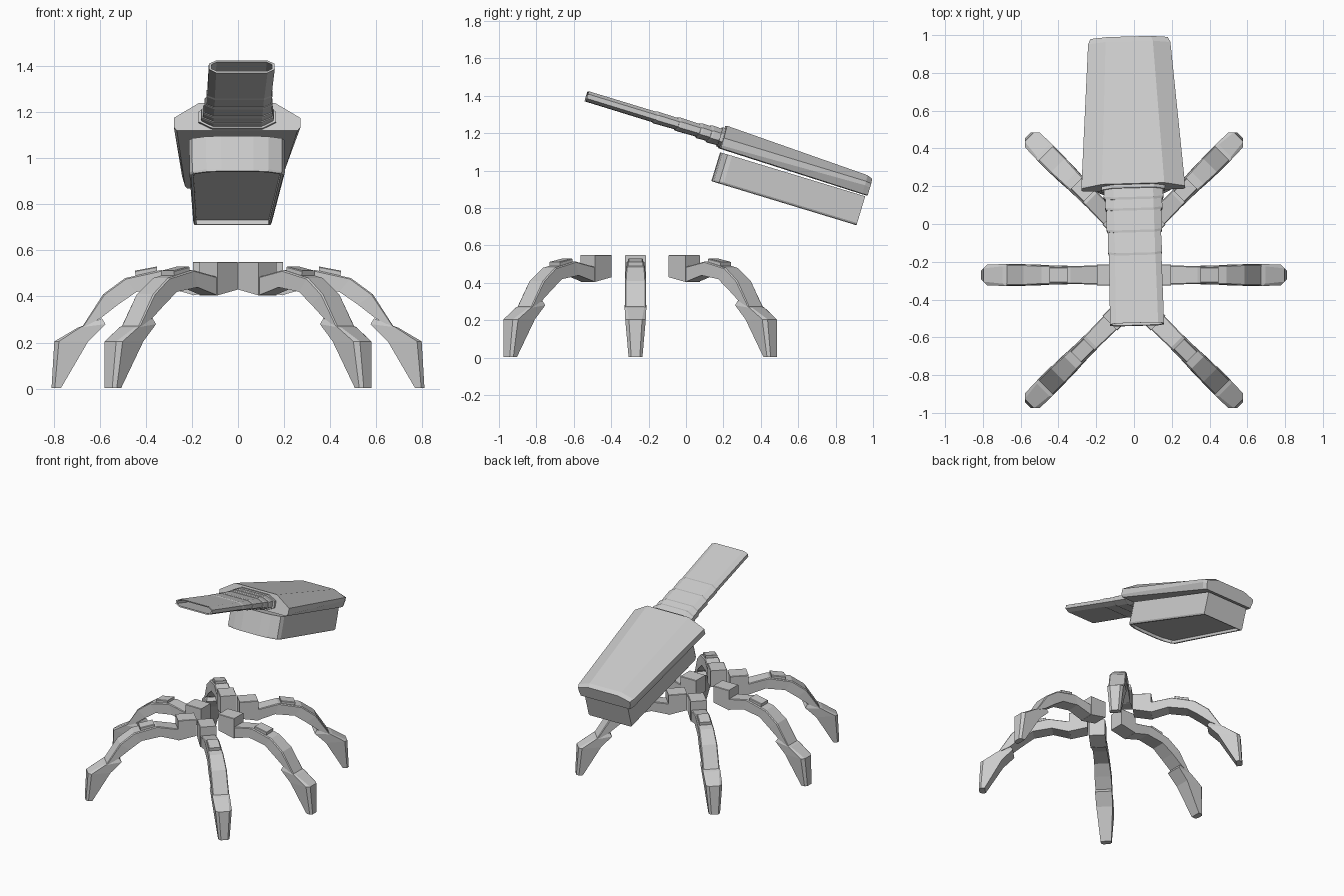
import bpy, bmesh, math
from mathutils import Matrix, Vector

if "Cube" in bpy.data.objects:
    bpy.data.objects.remove(bpy.data.objects["Cube"])


def loft(name, rings, matrix, recess=None):
    """Skin a list of equal-length point rings and cap both ends."""
    bm = bmesh.new()
    loops = [[bm.verts.new(p) for p in ring] for ring in rings]
    n = len(rings[0])
    for a, b in zip(loops, loops[1:]):
        for i in range(n):
            j = (i + 1) % n
            bm.faces.new((a[i], a[j], b[j], b[i]))
    first = bm.faces.new(loops[0][::-1])
    bm.faces.new(loops[-1])
    bmesh.ops.recalc_face_normals(bm, faces=bm.faces[:])
    if recess:
        bmesh.ops.inset_region(bm, faces=[first], thickness=recess[0])
        shift = -first.normal * recess[1]
        res = bmesh.ops.extrude_face_region(bm, geom=[first])
        bmesh.ops.translate(bm, vec=shift,
                            verts=[g for g in res["geom"] if isinstance(g, bmesh.types.BMVert)])
        if first.is_valid:
            bmesh.ops.delete(bm, geom=[first], context="FACES_ONLY")
        bmesh.ops.recalc_face_normals(bm, faces=bm.faces[:])
    mesh = bpy.data.meshes.new(name)
    bm.to_mesh(mesh)
    bm.free()
    ob = bpy.data.objects.new(name, mesh)
    ob.matrix_world = matrix
    bpy.context.collection.objects.link(ob)
    return ob


# ---------- legs ----------
def leg_ring(tx, tz, bx, bz, w, c):
    """Six-sided leg section from a top point to a bottom point, top corners cut by c."""
    top, bot = Vector((tx, 0, tz)), Vector((bx, 0, bz))
    side = top + (bot - top).normalized() * c
    return [(p.x, y, p.z) for p, y in ((top, w - c), (side, w), (bot, w),
                                       (bot, -w), (side, -w), (top, c - w))]


LEG_PARTS = {
    "hip": [(.07, .55, .07, .43, .055, .003), (.195, .55, .195, .405, .055, .003)],
    "thigh": [(.19, .485, .19, .405, .05, .004), (.335, .515, .31, .44, .048, .006),
              (.49, .48, .44, .42, .051, .006), (.585, .41, .52, .365, .056, .006),
              (.68, .262, .597, .305, .056, .006)],
    "thigh_panel": [(.352, .53, .352, .46, .04, .004), (.447, .512, .44, .44, .04, .004)],
    "foot": [(.665, .275, .59, .305, .052, .008), (.695, .265, .575, .28, .058, .012),
             (.797, .205, .65, .205, .055, .02), (.809, .003, .768, .003, .037, .014)],
}
LEGS = (("front", -45, -.01, -.387), ("middle", 0, 0, -.27), ("back", 45, -.01, -.103))
for label, angle, lx, ly in LEGS:
    for side, s in (("right", 1), ("left", -1)):
        rot = math.radians(angle if s > 0 else 180 - angle)
        m = Matrix.Translation((s * lx, ly, 0)) @ Matrix.Rotation(rot, 4, "Z")
        for part, secs in LEG_PARTS.items():
            loft(f"{label}_{side}_{part}", [leg_ring(*q) for q in secs], m)

# ---------- tilted upper unit: local -y is forward, z is up ----------
TILT = (Matrix.Translation((-.004, .2, 1.15)) @ Matrix.Rotation(math.radians(1.6), 4, "Z")
        @ Matrix.Rotation(math.radians(-16.9), 4, "X"))


def body_ring(y, hw, low, v0, v1, v2, v3, top):
    half = [(low, v0), (hw, v1), (hw, v2), (top, v3)]
    return [(x, y, z) for x, z in half] + [(-x, y, z) for x, z in half[::-1]]


# main housing, tapering to the rear with a sloped rear lip
loft("housing", [body_ring(-.012, .275, .262, -.035, -.02, .022, .09, .165),
                 body_ring(.785, .218, .205, -.047, .0, .022, .056, .125),
                 body_ring(.815, .205, .195, -.047, -.005, .018, .045, .115)], TILT)


# hollow barrel with a stepped neck
def barrel_ring(y, hw, v0, v1, bow=0.0):
    c = (v1 - v0) * .28
    half = [(hw - 2 * c, v0, bow), (hw, v0 + c, 0), (hw, v1 - c, 0), (hw - 2 * c, v1, bow)]
    return ([(x, y - b, z) for x, z, b in half]
            + [(-x, y - b, z) for x, z, b in half[::-1]])


loft("barrel", [barrel_ring(-.42, .13, .004, .045), barrel_ring(-.77, .132, .004, .045),
                barrel_ring(-.772, .143, -.004, .052), barrel_ring(-.34, .139, -.006, .052)], TILT)
STEPS = [(-.385, -.25, .143, -.010, .056), (-.26, -.13, .147, -.014, .060),
         (-.14, -.07, .152, -.019, .065), (-.08, -.02, .158, -.025, .070)]
for i, (a, b, w, v0, v1) in enumerate(STEPS):
    loft(f"neck_ring_{i + 1}", [barrel_ring(a, w - .004, v0 + .004, v1 - .004, .012),
                                barrel_ring(a + .012, w, v0, v1, .012),
                                barrel_ring(b, w - .003, v0 + .003, v1 - .003)], TILT)
loft("neck_socket", [barrel_ring(-.03, .168, -.03, .076), barrel_ring(.1, .168, -.03, .076)], TILT)

# lower box with a bowed front and a recessed underside
PLAN = [(.07, .0), (.135, .008), (.195, .035), (.207, .06), (.17, .805)]
outline = PLAN + [(-x, y) for x, y in PLAN[::-1]]
loft("lower_box", [[(x * k, y, z) for x, y in outline]
                   for k, z in ((.97, -.215), (1.0, -.205), (1.0, -.056))], TILT, recess=(.012, .02))
